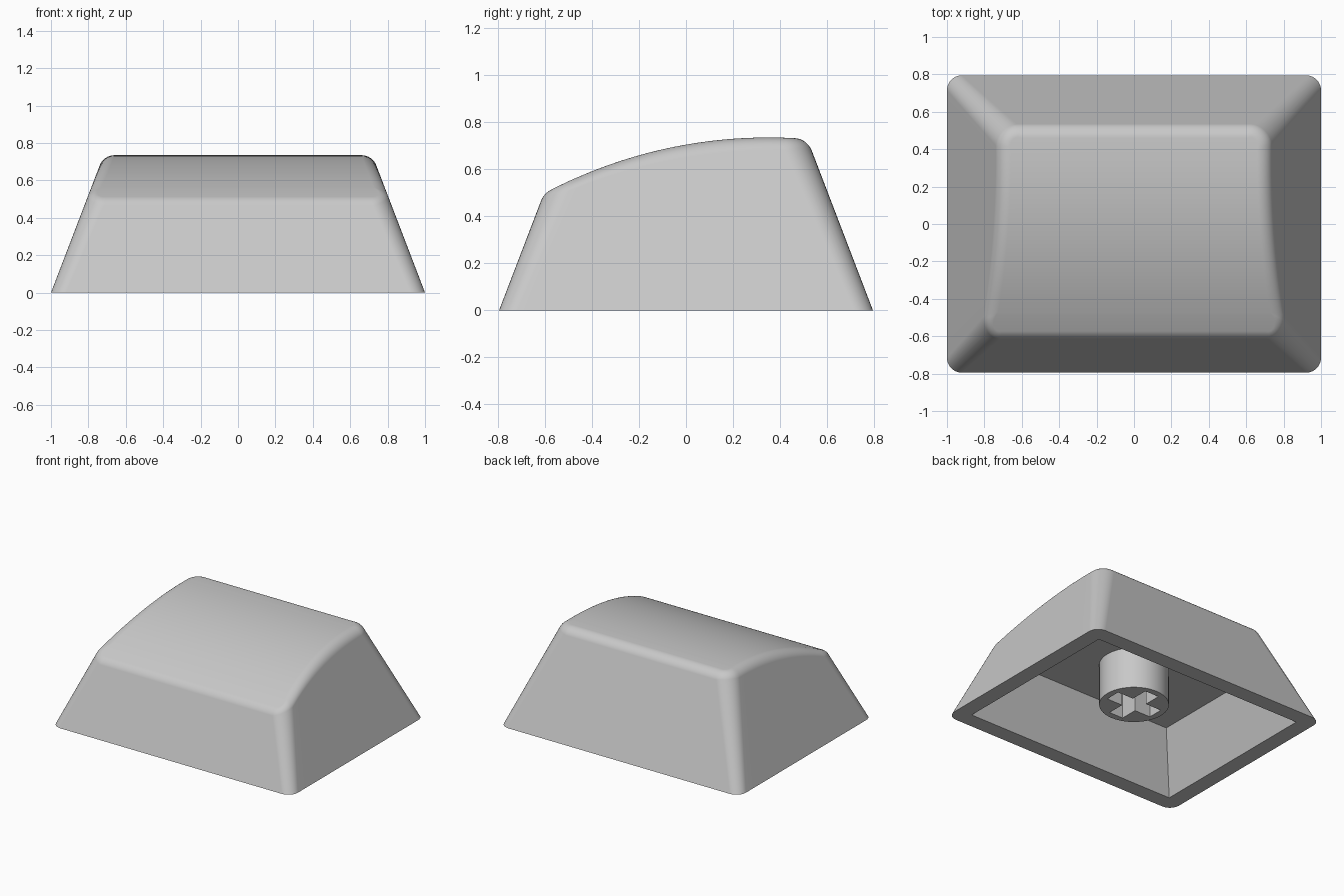
import bpy, bmesh, math
from mathutils import Vector

if "Cube" in bpy.data.objects:
    bpy.data.objects.remove(bpy.data.objects["Cube"])

HX, HY, TAPER = 1.0, 0.795, 0.383     # base half sizes, wall lean per unit height
FILLET, SEG = 0.085, 8                # top edge radius, segments per rounding
CEILING = 0.42

grey = bpy.data.materials.new("plain grey")
grey.diffuse_color = (0.58, 0.58, 0.58, 1)
grey.use_nodes = True
grey.node_tree.nodes["Principled BSDF"].inputs["Base Color"].default_value = grey.diffuse_color


def crown(y):
    """Height of the cylindrical top surface."""
    return 0.735 - 2.03 + math.sqrt(2.03 ** 2 - (y - 0.35) ** 2)


def crown_slope(y):
    return -(y - 0.35) / math.sqrt(2.03 ** 2 - (y - 0.35) ** 2)


# Right half of the rounded outline, front to back: (angle, position along the side)
outline = [(math.radians(-90 + 90 * i / SEG), -1) for i in range(SEG + 1)]
outline += [(0.0, -1 + 2 * i / 16) for i in range(1, 16)]
outline += [(math.radians(90 * i / SEG), 1) for i in range(SEG + 1)]


def wall(a, t, z):
    """Point on the leaning wall; corners get rounder towards the top."""
    r = 0.08 + 0.05 * z
    hx, hy = HX - TAPER * z - r, HY - TAPER * z - r
    return Vector((hx + r * math.cos(a), t * hy + r * math.sin(a), z))


def rib(a, t):
    """One line of points from the base, up the wall and over the top fillet."""
    z = 0.6
    for _ in range(25):
        z = crown(wall(a, t, z).y)
    base, edge = wall(a, t, 0), wall(a, t, z)
    down = (base - edge).normalized()
    n = Vector((-math.cos(a), -math.sin(a)))
    inward = Vector((n.x, n.y, crown_slope(edge.y) * n.y)).normalized()
    turn = (-down).angle(inward)
    d, w = FILLET * math.tan(turn / 2), math.cos(turn / 2)
    p0, p2 = edge + down * d, edge + inward * d
    pts = [base]
    for i in range(SEG + 1):
        s = i / SEG
        b0, b1, b2 = (1 - s) ** 2, 2 * s * (1 - s) * w, s * s
        pts.append((p0 * b0 + edge * b1 + p2 * b2) / (b0 + b1 + b2))
    pts[-1].z = crown(pts[-1].y)
    return pts


def loop_edges(bm, verts):
    n = len(verts)
    out = []
    for i in range(n):
        pair = (verts[i], verts[(i + 1) % n])
        out.append(bm.edges.get(pair) or bm.edges.new(pair))
    return out


def finish(bm, name, angle):
    bmesh.ops.recalc_face_normals(bm, faces=bm.faces)
    me = bpy.data.meshes.new(name)
    bm.to_mesh(me)
    bm.free()
    me.materials.append(grey)
    ob = bpy.data.objects.new(name, me)
    bpy.context.collection.objects.link(ob)
    bpy.ops.object.select_all(action='DESELECT')
    ob.select_set(True)
    bpy.context.view_layer.objects.active = ob
    bpy.ops.object.shade_smooth_by_angle(angle=math.radians(angle))
    return ob


# Hollow cap: outer shell
bm = bmesh.new()
right = [rib(a, t) for a, t in outline]
left = [[Vector((-p.x, p.y, p.z)) for p in r] for r in reversed(right)]
ribs = [[bm.verts.new(p) for p in r] for r in right + left]
N = len(ribs)
for i in range(N):
    a, b = ribs[i], ribs[(i + 1) % N]
    for j in range(len(a) - 1):
        bm.faces.new((a[j], b[j], b[j + 1], a[j + 1]))
# crowned top as strips running from side to side
for i in range(N // 2 - 1):
    bm.faces.new((ribs[i][-1], ribs[i + 1][-1], ribs[N - 2 - i][-1], ribs[N - 1 - i][-1]))

# cavity with leaning walls and a flat ceiling
corners = ((1, 1), (-1, 1), (-1, -1), (1, -1))
lean = TAPER * CEILING
mouth = [bm.verts.new((sx * 0.88, sy * 0.675, 0)) for sx, sy in corners]
roof = [bm.verts.new((sx * (0.88 - lean), sy * (0.675 - lean), CEILING)) for sx, sy in corners]
for i in range(4):
    k = (i + 1) % 4
    bm.faces.new((mouth[i], mouth[k], roof[k], roof[i]))
bm.faces.new(roof)

# flat rim between shell and cavity
rim = loop_edges(bm, [r[0] for r in ribs]) + loop_edges(bm, mouth)
bmesh.ops.triangle_fill(bm, edges=rim, use_beauty=True, normal=(0, 0, -1))
cap = finish(bm, "cap_shell", 35)
weighted = cap.modifiers.new("even_normals", 'WEIGHTED_NORMAL')
weighted.keep_sharp = True

# Stem: round post with a cross-shaped socket
bm = bmesh.new()
circle = [bm.verts.new((0.238 * math.cos(math.tau * i / 48),
                        0.238 * math.sin(math.tau * i / 48), CEILING)) for i in range(48)]
L, W = 0.19, 0.058
arm = ((L, -W), (L, W), (W, W))
cross = []
for q in range(4):
    c, s = ((1, 0), (0, 1), (-1, 0), (0, -1))[q]
    cross += [bm.verts.new((x * c - y * s, x * s + y * c, CEILING)) for x, y in arm]
ring = bmesh.ops.triangle_fill(bm, edges=loop_edges(bm, circle) + loop_edges(bm, cross),
                               use_beauty=True, normal=(0, 0, 1))
faces = [g for g in ring["geom"] if isinstance(g, bmesh.types.BMFace)]
ext = bmesh.ops.extrude_face_region(bm, geom=faces)
moved = [g for g in ext["geom"] if isinstance(g, bmesh.types.BMVert)]
bmesh.ops.translate(bm, verts=moved, vec=(0, 0, 0.11 - CEILING))
finish(bm, "stem", 30)
